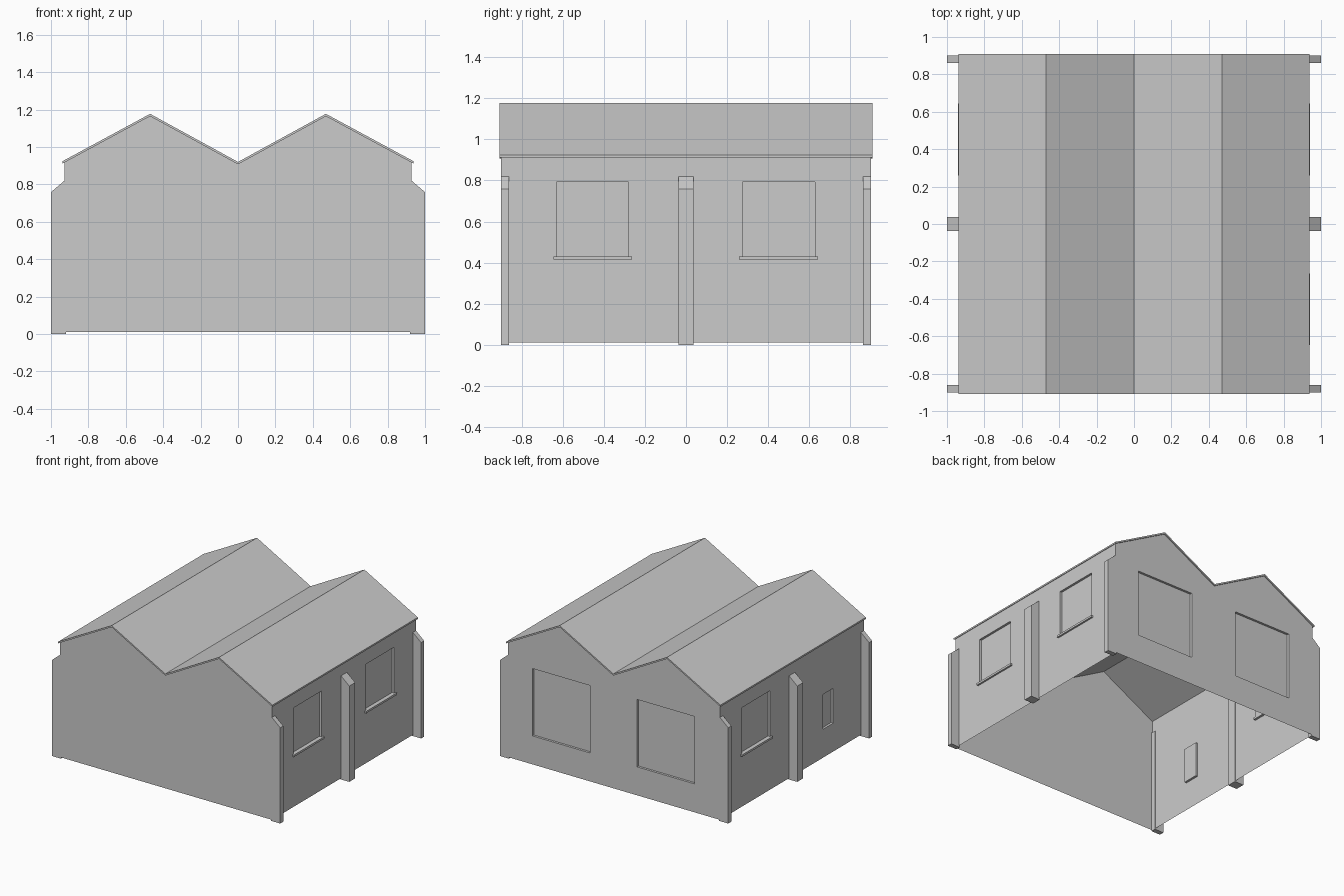
import bpy, bmesh
from mathutils import Vector

if "Cube" in bpy.data.objects:
    bpy.data.objects.remove(bpy.data.objects["Cube"])

WX, WY, DEPTH = 0.928, 0.90, 0.018


def finish(name, bm):
    bmesh.ops.recalc_face_normals(bm, faces=bm.faces)
    me = bpy.data.meshes.new(name)
    bm.to_mesh(me)
    bm.free()
    ob = bpy.data.objects.new(name, me)
    bpy.context.scene.collection.objects.link(ob)
    return ob


def add_prism(bm, profile, y0, y1):
    """Extrude an x-z profile along y."""
    face = bm.faces.new([bm.verts.new((x, y0, z)) for x, z in profile])
    ext = bmesh.ops.extrude_face_region(bm, geom=[face])["geom"]
    verts = [g for g in ext if isinstance(g, bmesh.types.BMVert)]
    bmesh.ops.translate(bm, verts=verts, vec=(0, y1 - y0, 0))


def add_box(bm, x0, x1, y0, y1, z0, z1):
    add_prism(bm, [(x0, z0), (x1, z0), (x1, z1), (x0, z1)], y0, y1)


# Wall body with a double gable outline
bm = bmesh.new()
add_prism(bm, [(-WX, 0.01), (WX, 0.01), (WX, 0.917), (0.47, 1.168),
               (0, 0.911), (-0.47, 1.168), (-WX, 0.917)], -WY, WY)
walls = finish("walls", bm)

# Window recesses: side windows (side, y0, y1, z0, z1), back windows
large = (0.425, 0.793)
side_windows = [(1, -0.63, -0.28, *large), (1, 0.275, 0.627, *large),
                (-1, 0.275, 0.627, *large), (-1, -0.515, -0.39, 0.235, 0.51)]
bm = bmesh.new()
for s, y0, y1, z0, z1 in side_windows:
    a, b = sorted((s * (WX - DEPTH), s * (WX + 0.1)))
    add_box(bm, a, b, y0, y1, z0, z1)
for x0, x1 in ((0.21, 0.713), (-0.705, -0.202)):
    add_box(bm, x0, x1, WY - DEPTH, WY + 0.1, 0.235, 0.768)
cutter = finish("window_cutter", bm)
cutter.hide_render = True

mod = walls.modifiers.new("windows", "BOOLEAN")
mod.operation, mod.object, mod.solver = "DIFFERENCE", cutter, "EXACT"
bpy.context.view_layer.objects.active = walls
bpy.ops.object.modifier_apply(modifier=mod.name)
bpy.data.objects.remove(cutter)

# Open the shell at the floor and under the roof
bm = bmesh.new()
bm.from_mesh(walls.data)
gone = [f for f in bm.faces
        if f.calc_center_median().z < 0.02
        or (f.normal.z > 0.5 and f.calc_center_median().z > 0.9)]
bmesh.ops.delete(bm, geom=gone, context="FACES")
bm.to_mesh(walls.data)
bm.free()

# Thin folded roof sheet
ridge = [(-0.938, 0.924), (-0.47, 1.177), (0, 0.92), (0.47, 1.177), (0.938, 0.924)]
bm = bmesh.new()
add_prism(bm, ridge + [(x, z - 0.013) for x, z in reversed(ridge)], -0.909, 0.909)
finish("roof", bm)

# Sills below the large side windows
bm = bmesh.new()
for s, y0, y1, z0, z1 in side_windows[:3]:
    a, b = sorted((s * (WX - DEPTH), s * (WX + 0.014)))
    add_box(bm, a, b, y0 - 0.016, y1 + 0.016, 0.414, 0.43)
finish("window_sills", bm)

# Buttresses with sloped caps, three along each side
bm = bmesh.new()
for s in (-1, 1):
    for y0, y1 in ((-WY, -0.862), (-0.037, 0.037), (0.862, WY)):
        add_prism(bm, [(s * x, z) for x, z in
                       ((0.92, 0), (1, 0), (1, 0.758), (WX, 0.82), (0.92, 0.82))], y0, y1)
finish("buttresses", bm)
